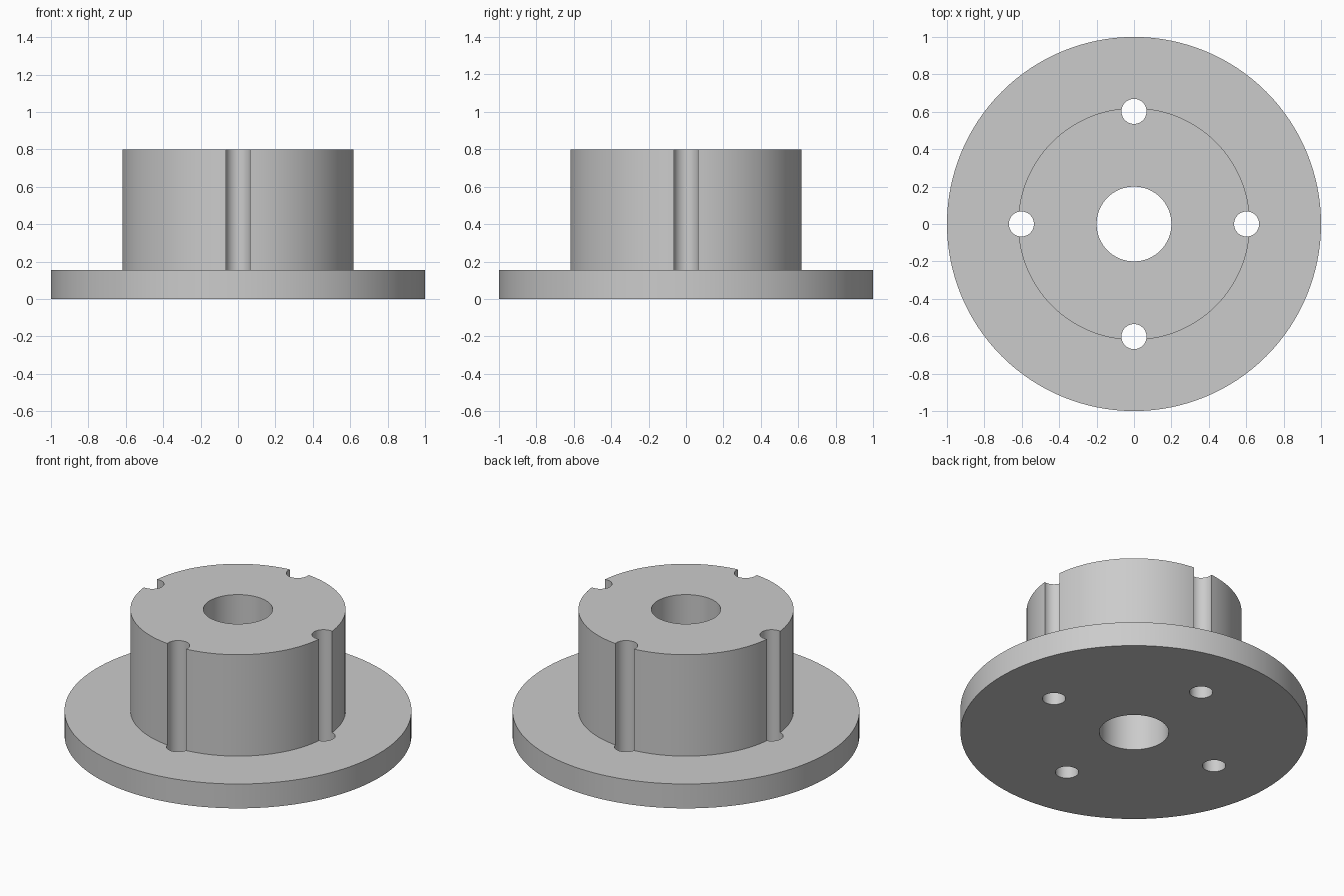
import bpy
import bmesh
import math
from mathutils import Matrix, Vector

FLANGE_R, FLANGE_H = 1.0, 0.155
BOSS_R, TOTAL_H = 0.62, 0.80
BORE_R = 0.2
HOLE_R, HOLE_RING = 0.067, 0.602

default = bpy.data.objects.get("Cube")
if default:
    bpy.data.objects.remove(default, do_unlink=True)

grey = bpy.data.materials.new("plain grey")
grey.use_nodes = True
colour = (0.6, 0.6, 0.6, 1)
grey.diffuse_color = colour
grey.node_tree.nodes["Principled BSDF"].inputs["Base Color"].default_value = colour


def add_object(name, bm):
    bmesh.ops.recalc_face_normals(bm, faces=bm.faces)
    mesh = bpy.data.meshes.new(name)
    bm.to_mesh(mesh)
    bm.free()
    mesh.materials.append(grey)
    obj = bpy.data.objects.new(name, mesh)
    bpy.context.collection.objects.link(obj)
    return obj


def revolve(name, profile, steps):
    """Spin an (r, z) profile, which starts and ends on the axis."""
    bm = bmesh.new()
    verts = [bm.verts.new((r, 0, z)) for r, z in profile]
    edges = [bm.edges.new(pair) for pair in zip(verts, verts[1:])]
    bmesh.ops.spin(bm, geom=verts + edges, axis=(0, 0, 1), cent=(0, 0, 0),
                   angle=math.tau, steps=steps, use_duplicate=False)
    bmesh.ops.remove_doubles(bm, verts=bm.verts, dist=1e-5)
    # Merge the fans of the flat ends and steps into clean faces
    bmesh.ops.dissolve_limit(bm, angle_limit=math.radians(0.5),
                             verts=bm.verts, edges=bm.edges)
    return add_object(name, bm)


def add_cutter(bm, radius, x, y, segments):
    bmesh.ops.create_cone(bm, cap_ends=True, segments=segments,
                          radius1=radius, radius2=radius, depth=2 * TOTAL_H,
                          matrix=Matrix.Translation((x, y, TOTAL_H / 2)))


# Flange and boss in one stepped solid
hub = revolve("flanged_hub",
              [(0, 0), (FLANGE_R, 0), (FLANGE_R, FLANGE_H),
               (BOSS_R, FLANGE_H), (BOSS_R, TOTAL_H), (0, TOTAL_H)], 128)

# Centre bore and four bolt holes that also groove the boss wall
bm = bmesh.new()
add_cutter(bm, BORE_R, 0, 0, 96)
for i in range(4):
    pos = Matrix.Rotation(i * math.pi / 2, 3, "Z") @ Vector((HOLE_RING, 0, 0))
    add_cutter(bm, HOLE_R, pos.x, pos.y, 48)
cutters = add_object("hole_cutters", bm)
cutters.hide_render = True

cut = hub.modifiers.new("holes", "BOOLEAN")
cut.operation = "DIFFERENCE"
cut.solver = "EXACT"
cut.object = cutters

bpy.ops.object.select_all(action="DESELECT")
hub.select_set(True)
bpy.context.view_layer.objects.active = hub
bpy.ops.object.modifier_apply(modifier=cut.name)
bpy.data.objects.remove(cutters, do_unlink=True)
bpy.ops.object.shade_smooth_by_angle(angle=math.radians(30))
